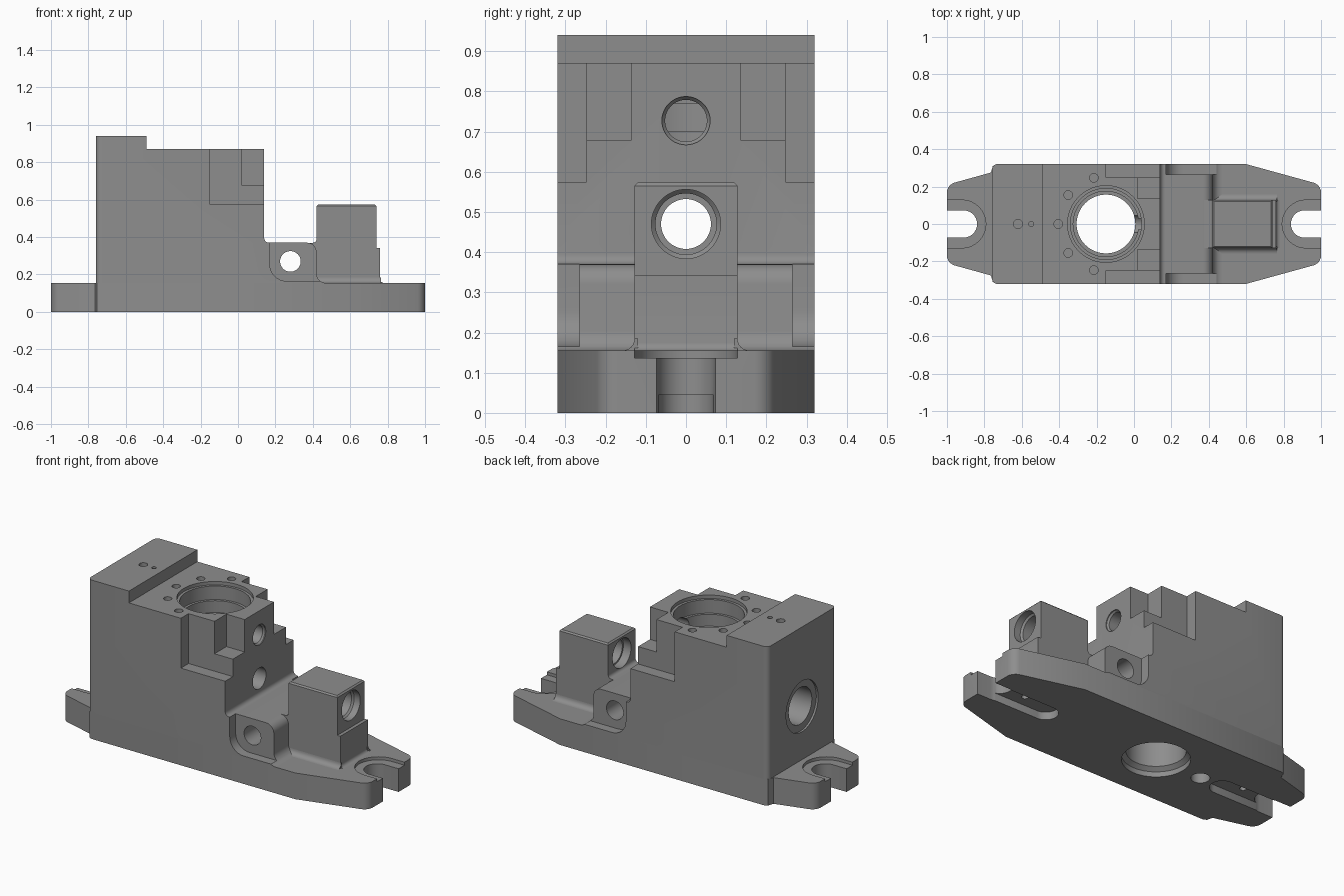
import bpy, bmesh, math

if "Cube" in bpy.data.objects:
    bpy.data.objects.remove(bpy.data.objects["Cube"], do_unlink=True)

grey = bpy.data.materials.new("cast_metal_grey")
grey.use_nodes = True
COLOUR = (0.27, 0.27, 0.27, 1)
grey.diffuse_color = COLOUR
for node in grey.node_tree.nodes:
    if node.type == 'BSDF_PRINCIPLED':
        node.inputs["Base Color"].default_value = COLOUR

# maps (profile u, profile v, depth w) to x, y, z for each extrusion axis
AXES = {'x': lambda u, v, w: (w, u, v),
        'y': lambda u, v, w: (u, w, v),
        'z': lambda u, v, w: (u, v, w)}


def finish(bm, name):
    bmesh.ops.recalc_face_normals(bm, faces=bm.faces[:])
    mesh = bpy.data.meshes.new(name)
    bm.to_mesh(mesh)
    bm.free()
    mesh.materials.append(grey)
    ob = bpy.data.objects.new(name, mesh)
    bpy.context.collection.objects.link(ob)
    return ob


def prism(name, outline, axis, lo, hi, bevel=None, size=0.03, segs=5):
    """Extrude an outline; bevel(a, b) picks the edges to round."""
    bm = bmesh.new()
    place = AXES[axis]
    rings = [[bm.verts.new(place(u, v, w)) for u, v in outline] for w in (lo, hi)]
    bm.faces.new(rings[0])
    bm.faces.new(rings[1])
    n = len(outline)
    for i in range(n):
        j = (i + 1) % n
        bm.faces.new((rings[0][i], rings[0][j], rings[1][j], rings[1][i]))
    bmesh.ops.recalc_face_normals(bm, faces=bm.faces[:])
    if bevel:
        edges = [e for e in bm.edges if bevel(e.verts[0].co, e.verts[1].co)]
        bmesh.ops.bevel(bm, geom=edges, offset=size, segments=segs,
                        profile=0.5, affect='EDGES')
    return finish(bm, name)


def lathe(name, profile, axis, u, v, segs=64):
    """Turned solid from (depth, radius) pairs around an axis through u, v."""
    bm = bmesh.new()
    place = AXES[axis]
    angles = [2 * math.pi * i / segs for i in range(segs)]
    rings = [[bm.verts.new(place(u + r * math.cos(a), v + r * math.sin(a), w))
              for a in angles] for w, r in profile]
    for a, b in zip(rings, rings[1:]):
        for i in range(segs):
            j = (i + 1) % segs
            bm.faces.new((a[i], a[j], b[j], b[i]))
    bm.faces.new(rings[0])
    bm.faces.new(rings[-1])
    return finish(bm, name)


def arc(cx, cy, r, a0, a1, n=8):
    return [(cx + r * math.cos(math.radians(a0 + (a1 - a0) * i / n)),
             cy + r * math.sin(math.radians(a0 + (a1 - a0) * i / n)))
            for i in range(n + 1)]


def box(name, x0, x1, y0, y1, z0, z1):
    return prism(name, [(x0, y0), (x1, y0), (x1, y1), (x0, y1)], 'z', z0, z1)


def end_slot(name, s, centre, r, z0, z1):
    """Round-ended slot open to the plate end on side s."""
    pts = [(1.1, r)] + arc(centre, 0, r, 90, 270, 20) + [(1.1, -r)]
    return prism(name, [(s * x, y) for x, y in pts], 'z', z0, z1)


def cut(ob, cutters):
    bpy.context.view_layer.objects.active = ob
    for c in cutters:
        mod = ob.modifiers.new("cut", 'BOOLEAN')
        mod.operation = 'DIFFERENCE'
        mod.solver = 'EXACT'
        mod.object = c
        bpy.ops.object.modifier_apply(modifier=mod.name)


# base plate with tapered, rounded ends
half = [(1, 0.21), (0.6, 0.32), (-0.735, 0.32), (-0.755, 0.31), (-0.765, 0.275), (-1, 0.21)]
base = prism("base_plate", half + [(x, -y) for x, y in reversed(half)], 'z', 0, 0.155,
             lambda a, b: abs(a.z - b.z) > 0.1 and abs(a.x) > 0.99, 0.04)

# stepped tower with low saddle
tower_profile = ([(-0.76, 0.155), (-0.76, 0.94), (-0.49, 0.94), (-0.49, 0.87), (0.14, 0.87)]
                 + arc(0.165, 0.395, 0.025, 180, 270, 5)
                 + arc(0.37, 0.32, 0.05, 90, 0)
                 + arc(0.47, 0.205, 0.05, 180, 270))
tower = prism("tower_body", tower_profile, 'y', -0.32, 0.32,
              lambda a, b: a.x < -0.75 and b.x < -0.75 and abs(a.z - b.z) > 0.5)

# bearing block with a small front step
block_profile = ([(0.35, 0.155), (0.35, 0.3695)] + arc(0.4, 0.3895, 0.02, 270, 360, 5)
                 + [(0.42, 0.573), (0.74, 0.573), (0.74, 0.342), (0.76, 0.342)]
                 + arc(0.78, 0.175, 0.02, 180, 270, 5))
block = prism("bearing_block", block_profile, 'y', -0.128, 0.128,
              lambda a, b: a.z > 0.57 and b.z > 0.57, 0.008, 1)

# fillets along the block foot
foot = [(0.12, 0.155), (0.12, 0.185)] + arc(0.158, 0.185, 0.03, 180, 270, 6)
for s, side in ((1, "left"), (-1, "right")):
    prism("block_foot_fillet_" + side, [(s * y, z) for y, z in foot], 'x', 0.41, 0.765)

# shared bores: vertical main bore, long shaft bore
main_bore = lathe("main_bore_cutter",
                  [(-0.05, 0.18), (0.03, 0.18), (0.05, 0.157), (0.70, 0.157), (0.70, 0.175),
                   (0.77, 0.175), (0.77, 0.19), (0.85, 0.19), (0.85, 0.205), (0.95, 0.205)],
                  'z', -0.15, 0)
shaft_bore = lathe("shaft_bore_cutter",
                   [(-0.9, 0.15), (-0.748, 0.15), (-0.748, 0.108), (-0.55, 0.108),
                    (-0.55, 0.062), (0.2, 0.062), (0.2, 0.086), (0.47, 0.086), (0.47, 0.076),
                    (0.69, 0.076), (0.70, 0.086), (0.9, 0.086)], 'x', 0, 0.47)
cross_bore = lathe("cross_bore_cutter", [(-0.5, 0.055), (0.5, 0.055)], 'y', 0.28, 0.27)
upper_bore = lathe("upper_bore_cutter", [(-0.15, 0.052), (0.125, 0.052), (0.135, 0.06),
                                         (0.3, 0.06)], 'x', 0, 0.727)

# base cutters: bolt slots, shallow seats, underside keyways and blind holes
base_cuts = [main_bore, lathe("drain_cutter", [(-0.1, 0.05), (0.14, 0.05)], 'z', -0.45, 0)]
for s in (1, -1):
    base_cuts += [end_slot("slot_cutter", s, 0.912, 0.073, -0.1, 0.3),
                  end_slot("seat_cutter", s, 0.92, 0.128, 0.137, 0.3),
                  end_slot("keyway_cutter", s, 0.6, 0.068, -0.1, 0.045),
                  lathe("key_hole_cutter", [(-0.1, 0.018), (0.11, 0.018)], 'z', s * 0.74, 0)]

# tower cutters: corner notches, side pockets and tapped holes
tower_cuts = [main_bore, shaft_bore, upper_bore, cross_bore]
pocket = [(0.6, 0.165), (0.6, 0.45), (0.17, 0.45)] + arc(0.26, 0.255, 0.09, 180, 270)
for s in (1, -1):
    o = sorted((s * 0.248, s * 0.5))
    i = sorted((s * 0.137, s * 0.5))
    p = sorted((s * 0.265, s * 0.5))
    tower_cuts += [box("outer_notch_cutter", -0.15, 0.3, *o, 0.575, 1.1),
                   box("inner_notch_cutter", 0.02, 0.3, *i, 0.678, 1.1),
                   prism("pocket_cutter", pocket, 'y', *p)]
holes = [(-0.62, 0, 0.024), (-0.55, 0, 0.013), (-0.405, 0, 0.023)]
for s in (1, -1):
    holes += [(-0.352, s * 0.155, 0.023), (-0.215, s * 0.247, 0.023)]
for x, y, r in holes:
    tower_cuts.append(lathe("tapped_hole_cutter", [(0.77, r), (1.1, r)], 'z', x, y, 24))

cut(base, base_cuts)
cut(tower, tower_cuts)
cut(block, [shaft_bore])

# remove the cutters, then smooth curved faces
for ob in [o for o in bpy.context.scene.objects if o.name.split(".")[0].endswith("_cutter")]:
    bpy.data.objects.remove(ob, do_unlink=True)
bpy.ops.object.select_all(action='DESELECT')
for ob in bpy.context.scene.objects:
    if ob.type == 'MESH':
        ob.select_set(True)
        bpy.context.view_layer.objects.active = ob
bpy.ops.object.shade_smooth_by_angle(angle=math.radians(30))
